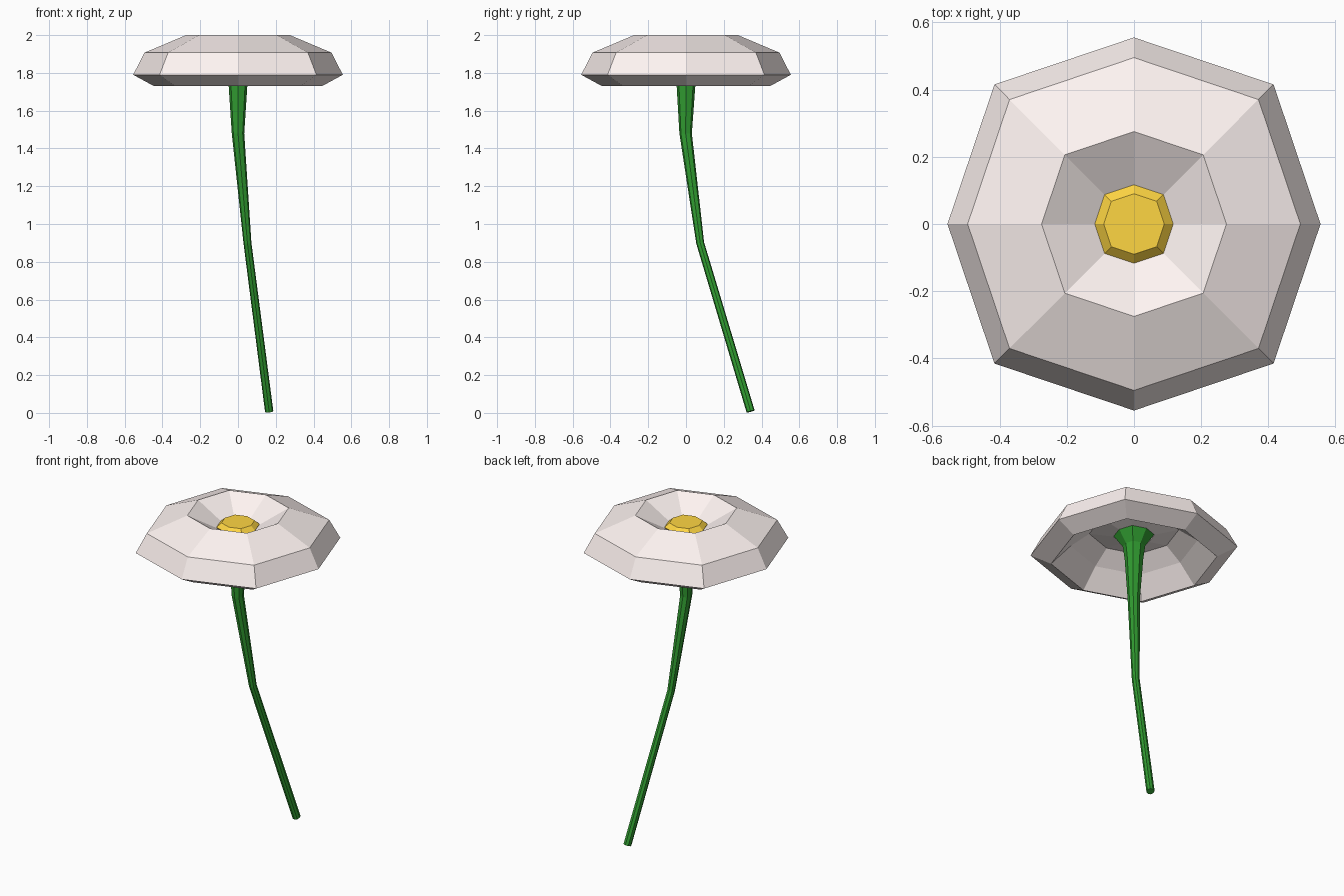
import bpy, bmesh, math
from mathutils import Vector

if "Cube" in bpy.data.objects:
    bpy.data.objects.remove(bpy.data.objects["Cube"])

Z = Vector((0, 0, 1))
SIDES = 8


def ring(bm, centre, radius, axis):
    """Octagon whose diagonal corners sit slightly further out."""
    rot = Z.rotation_difference(axis)
    verts = []
    for i in range(SIDES):
        a = 2 * math.pi * i / SIDES
        r = radius * (1.058 if i % 2 else 1.0)
        p = Vector((r * math.cos(a), r * math.sin(a), 0))
        verts.append(bm.verts.new(Vector(centre) + rot @ p))
    return verts


def loft(name, sections, colour, caps=False, closed=False):
    """Skin a list of (centre, radius, axis) sections."""
    bm = bmesh.new()
    rings = [ring(bm, *s) for s in sections]
    pairs = list(zip(rings, rings[1:]))
    if closed:
        pairs.append((rings[-1], rings[0]))
    for a, b in pairs:
        for i in range(SIDES):
            j = (i + 1) % SIDES
            bm.faces.new((a[i], a[j], b[j], b[i]))
    if caps:
        bm.faces.new(rings[0][::-1])
        bm.faces.new(rings[-1])
    bmesh.ops.recalc_face_normals(bm, faces=bm.faces)
    mesh = bpy.data.meshes.new(name)
    bm.to_mesh(mesh)
    bm.free()
    obj = bpy.data.objects.new(name, mesh)
    bpy.context.collection.objects.link(obj)
    mat = bpy.data.materials.new(name + "_colour")
    mat.diffuse_color = colour
    mat.use_nodes = True
    mat.node_tree.nodes["Principled BSDF"].inputs["Base Color"].default_value = mat.diffuse_color
    mesh.materials.append(mat)
    return obj


def upright(profile):
    return [((0, 0, z), r, Z) for r, z in profile]


# Petals: thick drooping collar, dished in the middle and hollow underneath
loft("petals", upright([
    (0.11, 1.905), (0.275, 2.0), (0.495, 1.907), (0.555, 1.79),
    (0.445, 1.73), (0.34, 1.841), (0.24, 1.915), (0.11, 1.89)]),
    (1, 0.91, 0.89, 1), closed=True)

# Yellow flower centre
loft("flower_centre", upright([(0.11, 1.9), (0.117, 1.913), (0.09, 1.938)]),
     (1.0, 0.67, 0.055, 1), caps=True)

# Bent stem flaring into the flower base
lean = Vector((-0.115, -0.265, 0.89)).normalized()
mid = Vector((-0.08, -0.17, 0.9)).normalized()
loft("stem", [
    ((0.165, 0.342, 0.008), 0.022, lean),
    ((0.05, 0.075, 0.90), 0.021, mid),
    ((0, -0.002, 1.48), 0.033, Z),
    ((0, 0, 1.74), 0.050, Z),
    ((0, 0, 1.82), 0.060, Z),
    ((0, 0, 1.905), 0.117, Z)],
    (0.03, 0.33, 0.03, 1), caps=True)
